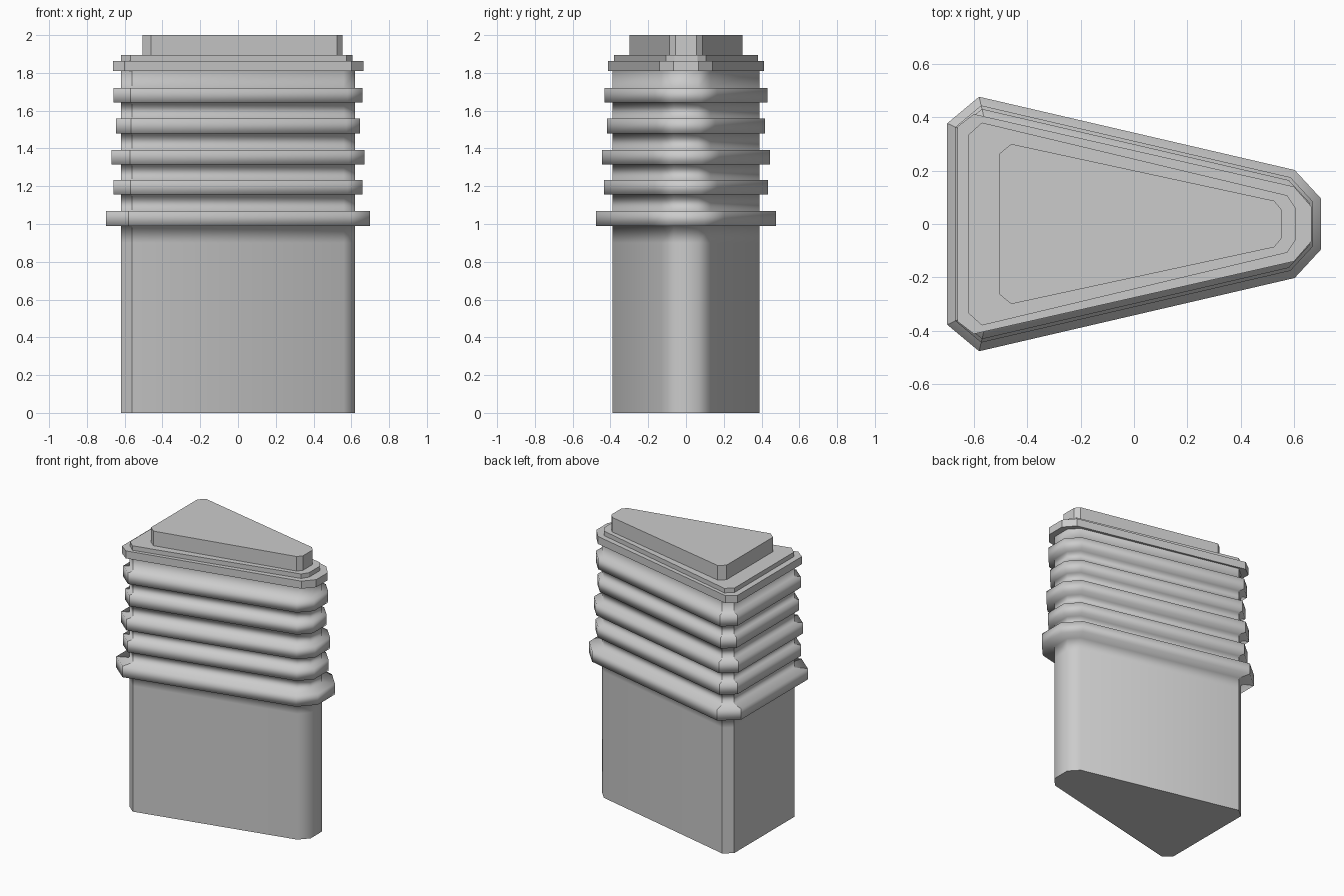
import bpy, bmesh
from mathutils import Vector

if "Cube" in bpy.data.objects:
    bpy.data.objects.remove(bpy.data.objects["Cube"])


def outline(half):
    """Mirror the +y half outline into a full counter-clockwise loop."""
    return half + [(x, -y) for x, y in reversed(half)]


def offset(pts, d):
    """Push a convex outline outwards by d with mitred corners."""
    out = []
    for i, p in enumerate(pts):
        p = Vector(p)
        a = (p - Vector(pts[i - 1])).normalized()
        b = (Vector(pts[(i + 1) % len(pts)]) - p).normalized()
        na, nb = Vector((a.y, -a.x)), Vector((b.y, -b.x))
        out.append(tuple(p + (na + nb) * d / (1 + na.dot(nb))))
    return out


def loft(name, layers, smooth=False, sharp_corners=()):
    """Skin a stack of (z, outline) layers and cap both ends."""
    bm = bmesh.new()
    rings = [[bm.verts.new((x, y, z)) for x, y in pts] for z, pts in layers]
    n = len(rings[0])
    for lo, hi in zip(rings, rings[1:]):
        for i in range(n):
            j = (i + 1) % n
            bm.faces.new((lo[i], lo[j], hi[j], hi[i])).smooth = smooth
    caps = [bm.faces.new(rings[0][::-1]), bm.faces.new(rings[-1])]
    for cap in caps:
        for e in cap.edges:
            e.smooth = False
    for lo, hi in zip(rings, rings[1:]):
        for i in sharp_corners:
            bm.edges.get((lo[i], hi[i])).smooth = False
    me = bpy.data.meshes.new(name)
    bm.to_mesh(me)
    bm.free()
    ob = bpy.data.objects.new(name, me)
    bpy.context.collection.objects.link(ob)
    return ob


# Ribbed body: tapered wedge section with protruding bands
section = outline([(0.62, 0.065), (0.56, 0.13), (-0.56, 0.39), (-0.62, 0.34)])
layers = [(0, section), (0.9, section)]
bands = [(0.99, 0.08), (1.155, 0.04), (1.315, 0.05), (1.48, 0.027), (1.643, 0.038)]
for z, d in bands:
    wide = offset(section, d)
    layers += [(z, section), (z, wide), (z + 0.078, wide), (z + 0.078, section)]
layers.append((1.81, section))
loft("ribbed_body", layers, smooth=True, sharp_corners=(2, 3, 4, 5))

# Stepped crown plates
tiers = [
    ("rim_plate", 1.81, 1.864, [(0.665, 0.065), (0.6, 0.14), (-0.6, 0.412), (-0.662, 0.365)]),
    ("step_plate", 1.864, 1.896, [(0.605, 0.06), (0.575, 0.107), (-0.57, 0.38), (-0.62, 0.335)]),
    ("top_plate", 1.896, 2.0, [(0.552, 0.055), (0.525, 0.087), (-0.46, 0.3), (-0.505, 0.263)]),
]
for name, z0, z1, half in tiers:
    loft(name, [(z0, outline(half)), (z1, outline(half))])
